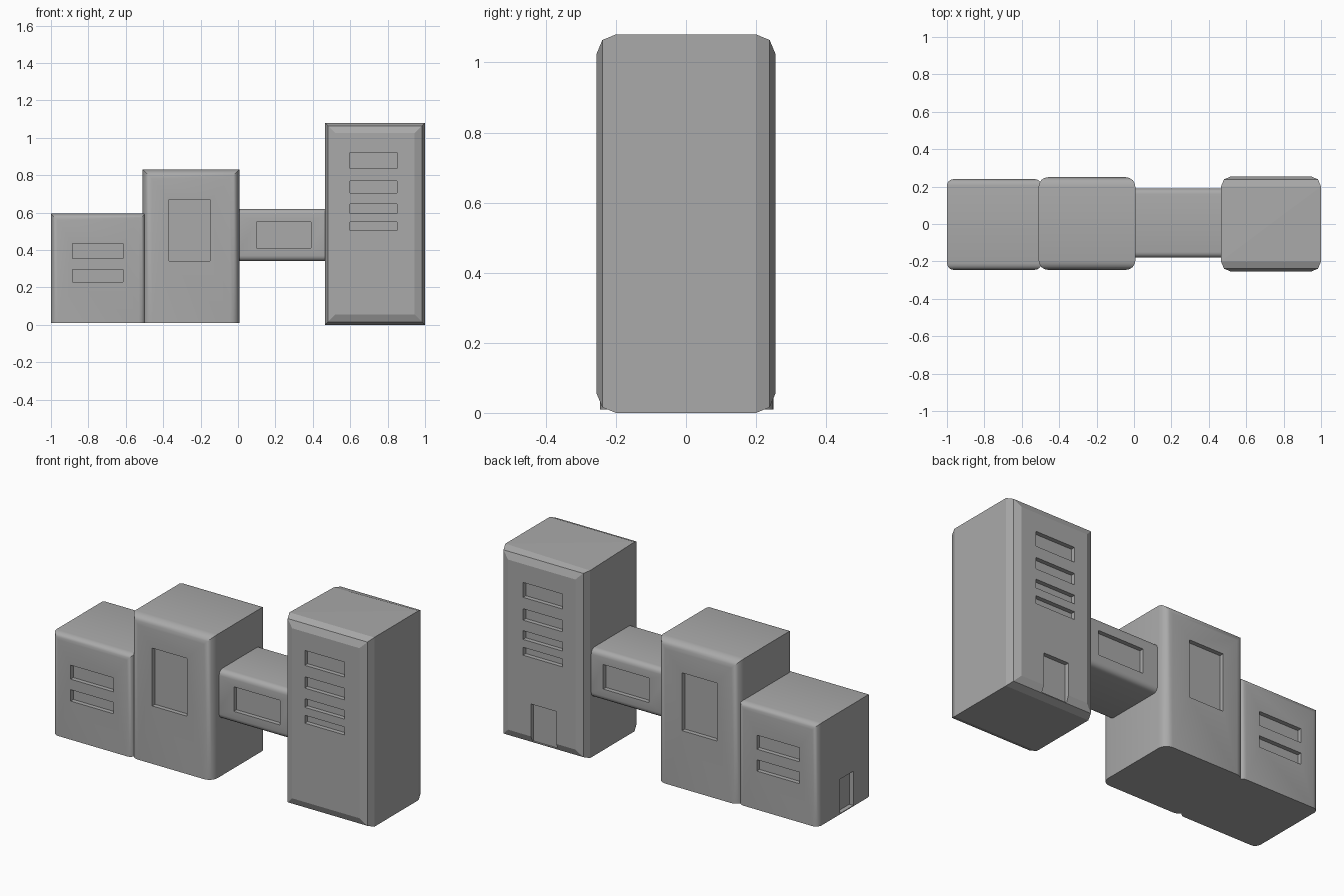
import bpy
import bmesh

old = bpy.data.objects.get("Cube")
if old:
    bpy.data.objects.remove(old, do_unlink=True)

grey = bpy.data.materials.new("concrete_grey")
grey.use_nodes = True
grey.diffuse_color = (0.4, 0.4, 0.4, 1)
grey.node_tree.nodes["Principled BSDF"].inputs["Base Color"].default_value = (0.4, 0.4, 0.4, 1)

DEPTH = 0.025  # recess of windows and doors


def add_box(bm, x, y, z):
    """Add a box spanning three (low, high) ranges."""
    verts = bmesh.ops.create_cube(bm, size=1)["verts"]
    for v in verts:
        v.co = [r[0] + (c + 0.5) * (r[1] - r[0]) for c, r in zip(v.co, (x, y, z))]


def make_object(name, bm):
    bmesh.ops.recalc_face_normals(bm, faces=bm.faces)
    mesh = bpy.data.meshes.new(name)
    bm.to_mesh(mesh)
    bm.free()
    mesh.materials.append(grey)
    obj = bpy.data.objects.new(name, mesh)
    bpy.context.collection.objects.link(obj)
    return obj


def build_block(name, x, y, z, radius, segments, rounded, windows, doors=(), fold=False):
    """Box with rounded edges and recessed openings on front and back."""
    bm = bmesh.new()
    add_box(bm, x, y, z)
    edges = []
    for e in bm.edges:
        d = e.verts[0].co - e.verts[1].co
        axis = max(range(3), key=lambda i: abs(d[i]))
        mid_z = (e.verts[0].co.z + e.verts[1].co.z) / 2
        if (axis == 2 and "upright" in rounded) or \
           (axis == 0 and mid_z > z[0] + 0.01 and "top" in rounded) or \
           (axis == 0 and mid_z < z[0] + 0.01 and "bottom" in rounded):
            edges.append(e)
    bmesh.ops.bevel(bm, geom=edges, offset=radius, segments=segments,
                    profile=0.5, affect='EDGES')

    # Slight diagonal fold across the roof
    if fold:
        roof = max(bm.faces, key=lambda f: f.calc_center_median().z)
        corners = [max(roof.verts, key=lambda v: s * (v.co.x + v.co.y)) for s in (-1, 1)]
        low = max(roof.verts, key=lambda v: v.co.y - v.co.x)
        bmesh.ops.connect_verts(bm, verts=corners)
        low.co.z -= 0.01
    block = make_object(name, bm)

    # Openings are cut from both long sides
    cut = bmesh.new()
    for wx, wz in windows:
        add_box(cut, wx, (y[0] - 0.1, y[0] + DEPTH), wz)
        add_box(cut, wx, (y[1] - DEPTH, y[1] + 0.1), wz)
    for door in doors:
        add_box(cut, *door)
    cutter = make_object(name + "_cutter", cut)
    cutter.hide_render = True
    mod = block.modifiers.new("openings", 'BOOLEAN')
    mod.operation = 'DIFFERENCE'
    mod.solver = 'EXACT'
    mod.object = cutter

    bpy.ops.object.select_all(action='DESELECT')
    block.select_set(True)
    bpy.context.view_layer.objects.active = block
    bpy.ops.object.modifier_apply(modifier=mod.name)
    bpy.data.objects.remove(cutter, do_unlink=True)
    if segments > 2:
        bpy.ops.object.shade_smooth_by_angle(angle=0.56)
    return block


# Low block with two windows and an end door
low_x = (-0.885, -0.615)
build_block("low_block", (-1, -0.495), (-0.245, 0.24), (0.01, 0.595), 0.035, 4,
            ("upright", "top"),
            [(low_x, (0.355, 0.435)), (low_x, (0.23, 0.295))],
            [((-1.1, -1 + DEPTH), (-0.08, 0.04), (0.015, 0.21))])

# Middle block with one tall window
build_block("middle_block", (-0.51, 0.007), (-0.245, 0.25), (0.01, 0.83), 0.05, 4,
            ("upright", "top"), [((-0.37, -0.15), (0.34, 0.67))])

# Raised bridge
build_block("bridge", (-0.01, 0.48), (-0.18, 0.19), (0.34, 0.62), 0.03, 4,
            ("top", "bottom"), [((0.1, 0.39), (0.41, 0.55))])

# Tall tower with chamfered edges, four windows and a back door
tower_x = (0.6, 0.85)
rows = [(0.835, 0.92), (0.705, 0.77), (0.595, 0.645), (0.505, 0.55)]
build_block("tower", (0.465, 1), (-0.255, 0.255), (0, 1.08), 0.055, 2,
            ("upright", "top", "bottom"), [(tower_x, r) for r in rows],
            [((0.64, 0.8), (0.255 - DEPTH, 0.4), (0.02, 0.24))], fold=True)
